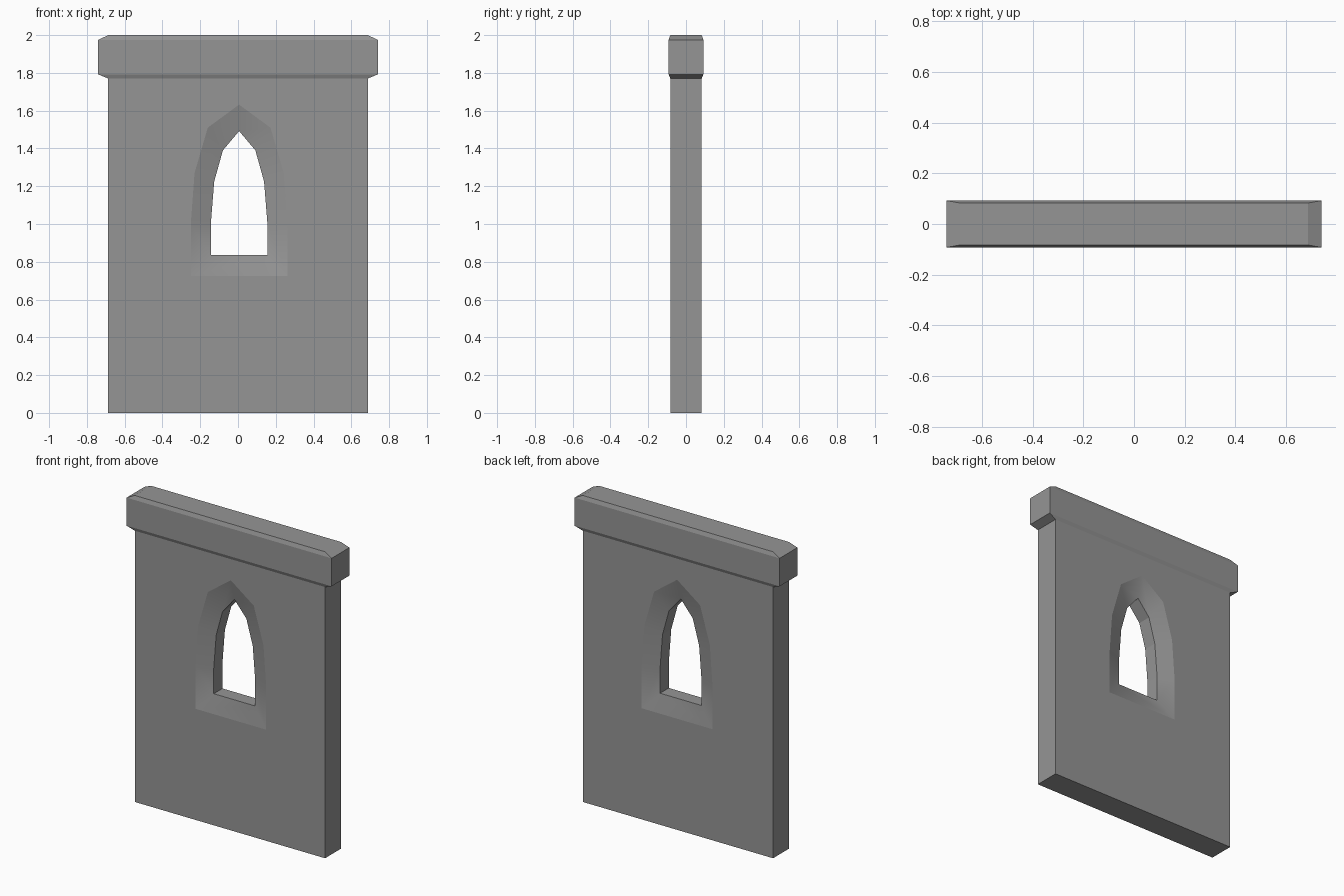
import bpy, bmesh

cube = bpy.data.objects.get("Cube")
if cube:
    bpy.data.objects.remove(cube)

stone = bpy.data.materials.new("grey stone")
stone.use_nodes = True
colour = (0.3, 0.3, 0.3, 1)
stone.diffuse_color = colour
stone.node_tree.nodes["Principled BSDF"].inputs["Base Color"].default_value = colour


def finish(bm, name):
    bmesh.ops.recalc_face_normals(bm, faces=bm.faces)
    mesh = bpy.data.meshes.new(name)
    bm.to_mesh(mesh)
    bm.free()
    mesh.materials.append(stone)
    obj = bpy.data.objects.new(name, mesh)
    bpy.context.collection.objects.link(obj)
    return obj


def ring(bm, points):
    return [bm.verts.new(p) for p in points]


def bridge(bm, a, b):
    n = len(a)
    return [bm.faces.new((a[i], a[(i + 1) % n], b[(i + 1) % n], b[i])) for i in range(n)]


def loop_edges(bm, loop):
    return [bm.edges.get((v, loop[i - 1])) or bm.edges.new((v, loop[i - 1]))
            for i, v in enumerate(loop)]


def arch(half, y):
    """Pointed arch outline from its right-hand half profile, bottom to tip."""
    cx = 0.006
    right = [(cx + x, y, z) for x, z in half]
    left = [(cx - x, y, z) for x, z in reversed(half[:-1])]
    return right + left


W, D, TOP = 0.687, 0.083, 1.775
REVEAL = 0.045
outer = [(0.256, 0.725), (0.256, 1.0), (0.236, 1.27), (0.166, 1.51), (0, 1.632)]
inner = [(0.15, 0.837), (0.15, 1.0), (0.132, 1.225), (0.086, 1.39), (0, 1.492)]

# Wall with a splayed pointed window on both sides
bm = bmesh.new()
rims, throats, borders = [], [], []
for side in (-1, 1):
    rims.append(ring(bm, arch(outer, side * D)))
    throats.append(ring(bm, arch(inner, side * REVEAL)))
    borders.append(ring(bm, [(-W, side * D, 0), (W, side * D, 0),
                             (W, side * D, TOP), (-W, side * D, TOP)]))
bridge(bm, *borders)
bridge(bm, *throats)
for rim, throat, border in zip(rims, throats, borders):
    for face in bridge(bm, rim, throat):
        face.smooth = True
    rim_edges = loop_edges(bm, rim)
    for edge in rim_edges + loop_edges(bm, throat):
        edge.smooth = False
    bmesh.ops.triangle_fill(bm, use_beauty=True, edges=rim_edges + loop_edges(bm, border))
finish(bm, "wall")

# Coping with chamfered upper and lower edges
bm = bmesh.new()
sections = [(W, D, 1.77), (0.74, 0.092, 1.792), (0.74, 0.092, 1.975), (W, D, 2.0)]
loops = [ring(bm, [(-x, -y, z), (x, -y, z), (x, y, z), (-x, y, z)]) for x, y, z in sections]
for a, b in zip(loops, loops[1:]):
    bridge(bm, a, b)
bm.faces.new(loops[0])
bm.faces.new(loops[-1])
finish(bm, "coping")
